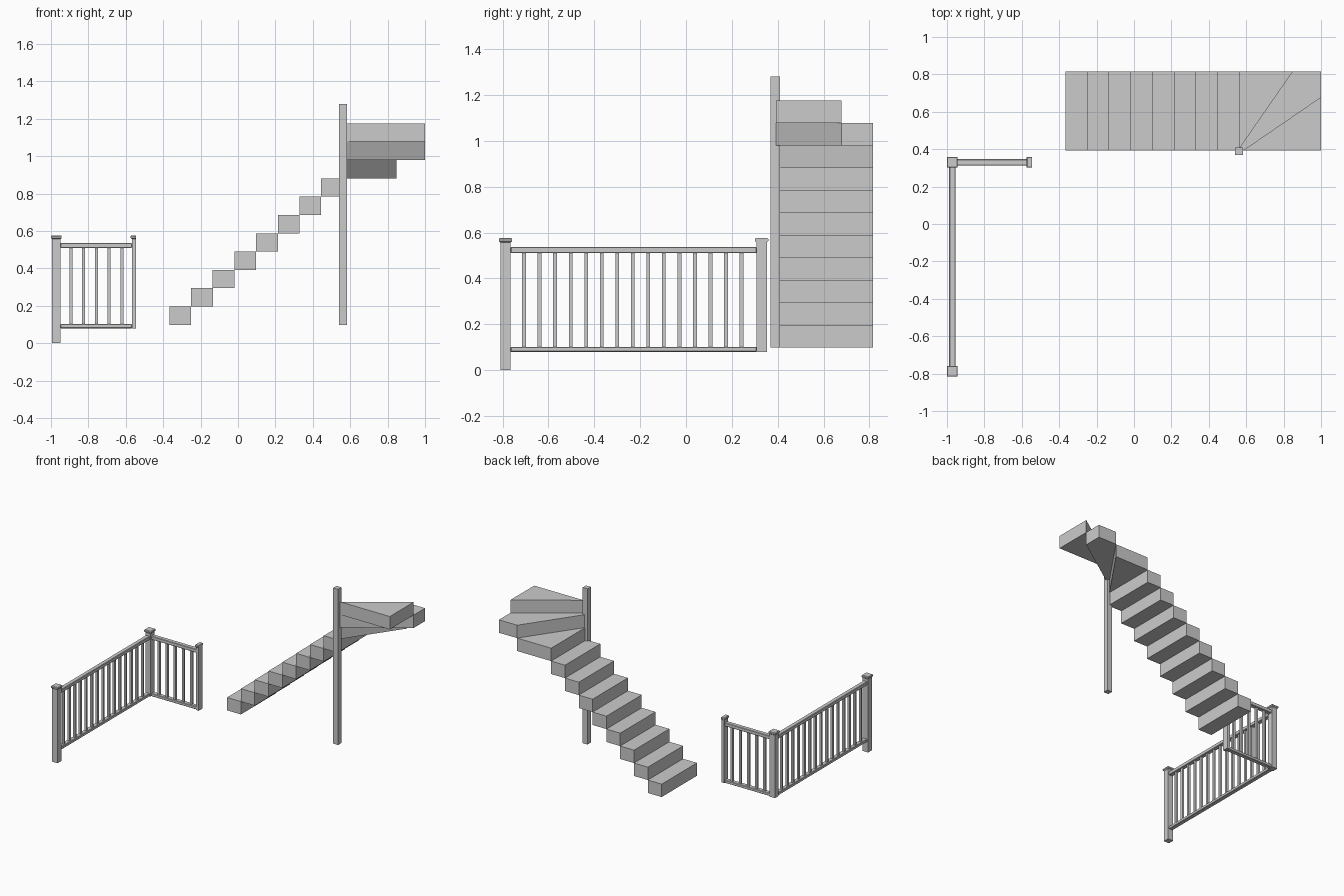
import bpy, bmesh

if "Cube" in bpy.data.objects:
    bpy.data.objects.remove(bpy.data.objects["Cube"])

def finish(name, bm):
    bmesh.ops.recalc_face_normals(bm, faces=bm.faces)
    me = bpy.data.meshes.new(name)
    bm.to_mesh(me)
    bm.free()
    ob = bpy.data.objects.new(name, me)
    bpy.context.collection.objects.link(ob)
    return ob

def prism(name, pts, z0, z1):
    """Extrude a plan outline from z0 to z1."""
    bm = bmesh.new()
    f = bm.faces.new([bm.verts.new((x, y, z0)) for x, y in pts])
    ext = bmesh.ops.extrude_face_region(bm, geom=[f])['geom']
    for v in ext:
        if isinstance(v, bmesh.types.BMVert):
            v.co.z = z1
    return finish(name, bm)

def box(name, x0, x1, y0, y1, z0, z1):
    return prism(name, [(x0, y0), (x1, y0), (x1, y1), (x0, y1)], z0, z1)

def loft(name, cx, cy, rings, half=False):
    """Stack square rings (z, half width); half keeps only the -x side."""
    bm = bmesh.new()
    prev = None
    for z, r in rings:
        xr = 0 if half else r
        ring = [bm.verts.new((cx + a, cy + b, z))
                for a, b in ((-r, -r), (xr, -r), (xr, r), (-r, r))]
        if prev is None:
            bm.faces.new(ring)
        else:
            for i in range(4):
                j = (i + 1) % 4
                bm.faces.new((prev[i], prev[j], ring[j], ring[i]))
        prev = ring
    bm.faces.new(prev)
    return finish(name, bm)

# Straight flight
RISE, RUN, X0 = 0.098, 0.116, -0.367
Y0, Y1 = 0.393, 0.816
for i in range(8):
    x = X0 + i * RUN
    box(f"step_{i + 1}", x, x + RUN, Y0, Y1, RISE * (i + 1), RISE * (i + 2))

# Winder treads fanning round the newel
XN = X0 + 8 * RUN
winders = [
    [(XN, Y0), (0.564, 0.408), (0.847, Y1), (XN, Y1)],
    [(0.564, 0.408), (0.583, Y0), (1.0, 0.679), (1.0, Y1), (0.847, Y1)],
    [(0.583, Y0), (1.0, Y0), (1.0, 0.679)],
]
for i, pts in enumerate(winders):
    prism(f"winder_{i + 1}", pts, RISE * (i + 9), RISE * (i + 10))

# Newel post
box("stair_newel", 0.541, 0.582, 0.369, 0.409, 0.098, 1.28)

# Balustrade posts with chamfered caps
PX, PY = -0.9715, 0.33
FY = -0.787
P, C = 0.0225, 0.029

def rail_post(name, x, y, bottom, half=False):
    loft(name, x, y, [(bottom, P), (0.557, P), (0.563, C),
                      (0.572, C), (0.577, C - 0.004)], half)

rail_post("front_post", PX, FY, 0.0)
rail_post("corner_post", PX, PY, 0.08)
rail_post("half_post", -0.545, PY, 0.08, True)

# Rails
W = 0.0165
for label, z0, z1 in (("bottom", 0.08, 0.102), ("top", 0.51, 0.537)):
    long_rail = box(f"long_{label}_rail", PX - W, PX + W, FY + P, PY - P, z0, z1)
    short_rail = box(f"short_{label}_rail", PX + P, -0.545 - P, PY - W, PY + W, z0, z1)
    for rail in (long_rail, short_rail):
        m = rail.modifiers.new("edge", 'BEVEL')
        m.width, m.segments = 0.003, 1

# Balusters
B, GAP = 0.0083, 0.0677
for i in range(15):
    y = -0.706 + i * GAP
    box(f"long_baluster_{i + 1}", PX - B, PX + B, y - B, y + B, 0.1, 0.512)
for i in range(5):
    x = -0.893 + i * 0.068
    box(f"short_baluster_{i + 1}", x - B, x + B, PY - B, PY + B, 0.1, 0.512)
